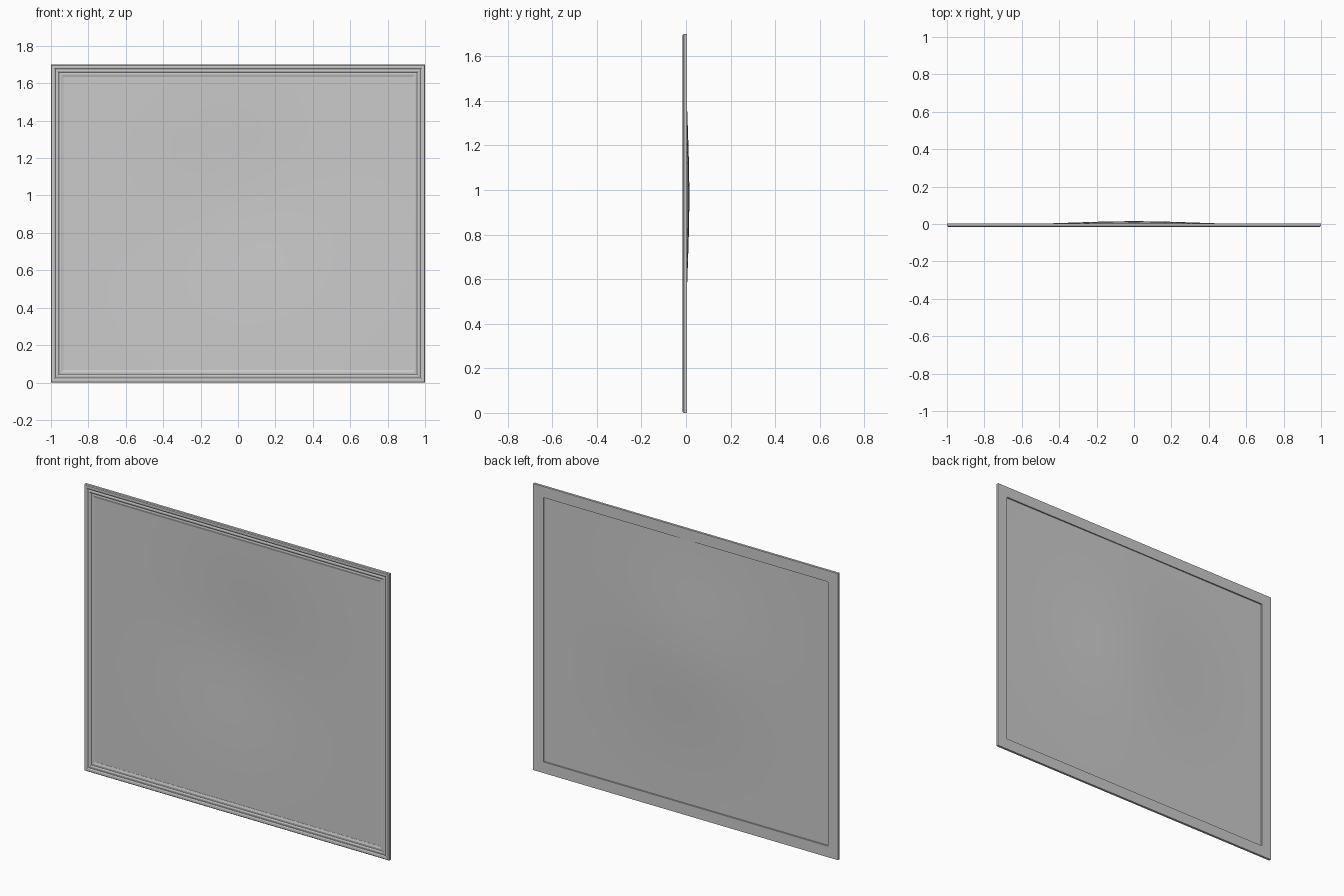
import bpy, bmesh, math

if "Cube" in bpy.data.objects:
    bpy.data.objects.remove(bpy.data.objects["Cube"])

W, H = 1.0, 1.70          # half width, full height
RAIL = 0.066              # rail width
BACK, FRONT = 0.004, -0.015


def make_object(name, bm):
    bmesh.ops.recalc_face_normals(bm, faces=bm.faces[:])
    mesh = bpy.data.meshes.new(name)
    bm.to_mesh(mesh)
    bm.free()
    ob = bpy.data.objects.new(name, mesh)
    bpy.context.collection.objects.link(ob)
    return ob


# Mitred moulding: (inset from outer edge, y), swept round the rectangle
profile = [(0, BACK), (0, -0.010), (0.004, -0.0145), (0.010, FRONT),
           (0.018, -0.0145), (0.023, -0.011), (0.027, -0.011),
           (0.032, -0.013), (0.038, -0.0125), (0.043, -0.009),
           (0.048, -0.009), (0.053, -0.010), (RAIL, -0.006), (RAIL, BACK)]
bm = bmesh.new()
loops = []
for d, y in profile:
    x0 = W - d
    corners = [(-x0, d), (x0, d), (x0, H - d), (-x0, H - d)]
    loops.append([bm.verts.new((x, y, z)) for x, z in corners])
for i, a in enumerate(loops):
    b = loops[(i + 1) % len(loops)]
    for k in range(4):
        n = (k + 1) % 4
        bm.faces.new((a[k], a[n], b[n], b[k]))
make_object("frame", bm)

# Canvas sheet, sagging gently towards the back
bm = bmesh.new()
bmesh.ops.create_grid(bm, x_segments=28, y_segments=24, size=1)
hw, hh = W - RAIL + 0.002, H / 2 - RAIL + 0.002
for v in bm.verts:
    x, z = v.co.x * hw, v.co.y * hh
    sag = math.exp(-(x * x / 0.34 ** 2 + (z - 0.12) ** 2 / 0.34 ** 2) / 2)
    v.co = (x, -0.005 + 0.020 * sag, z + H / 2)
canvas = make_object("canvas", bm)
for p in canvas.data.polygons:
    p.use_smooth = True
